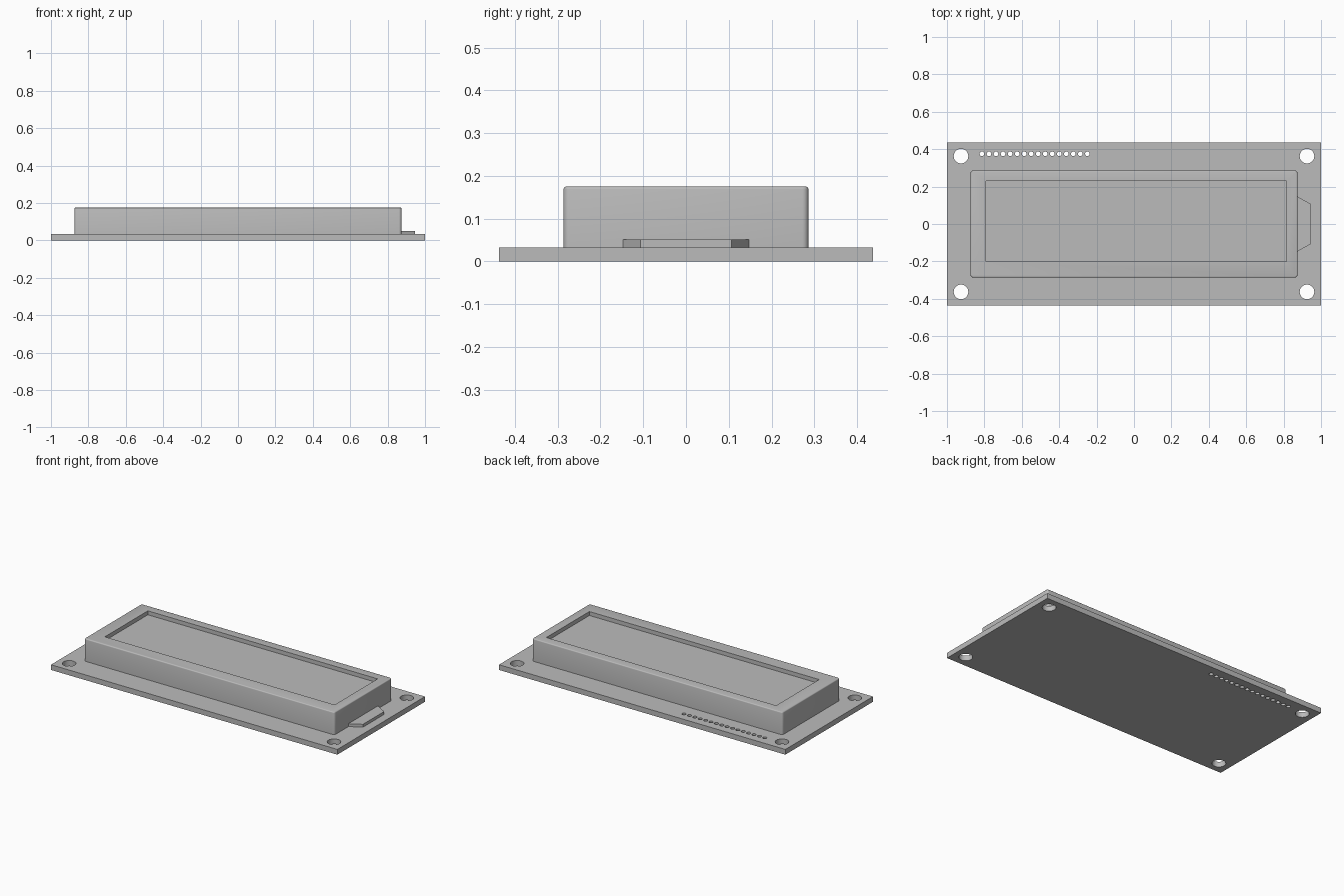
import bpy, bmesh, math

cube = bpy.data.objects.get("Cube")
if cube:
    bpy.data.objects.remove(cube, do_unlink=True)

GREY = (0.5, 0.5, 0.5, 1)
grey = bpy.data.materials.new("plain grey")
grey.use_nodes = True
grey.diffuse_color = GREY
grey.node_tree.nodes["Principled BSDF"].inputs["Base Color"].default_value = GREY

BOARD_TOP = 0.033
HOUSING_TOP = 0.175


def finish(bm, name):
    bmesh.ops.recalc_face_normals(bm, faces=bm.faces)
    mesh = bpy.data.meshes.new(name)
    bm.to_mesh(mesh)
    bm.free()
    mesh.materials.append(grey)
    obj = bpy.data.objects.new(name, mesh)
    bpy.context.collection.objects.link(obj)
    return obj


def smooth(obj):
    bpy.ops.object.select_all(action="DESELECT")
    obj.select_set(True)
    bpy.context.view_layer.objects.active = obj
    bpy.ops.object.shade_smooth_by_angle(angle=math.radians(35))


def rectangle(x0, x1, y0, y1):
    return [(x0, y0), (x1, y0), (x1, y1), (x0, y1)]


def circle(cx, cy, r, n):
    return [(cx + r * math.cos(math.tau * i / n), cy + r * math.sin(math.tau * i / n))
            for i in range(n)]


def plate(loops, z0, z1):
    """Extrude an outline, with any further loops left as through holes."""
    bm = bmesh.new()
    edges = []
    for loop in loops:
        vs = [bm.verts.new((x, y, z0)) for x, y in loop]
        edges += [bm.edges.new((a, b)) for a, b in zip(vs, vs[1:] + vs[:1])]
    bmesh.ops.triangle_fill(bm, edges=edges, use_beauty=True)
    top = bmesh.ops.extrude_face_region(bm, geom=bm.faces[:], use_keep_orig=True)
    bmesh.ops.translate(bm, vec=(0, 0, z1 - z0),
                        verts=[v for v in top["geom"] if isinstance(v, bmesh.types.BMVert)])
    return bm


# Circuit board with mounting holes and a row of pin holes
loops = [rectangle(-1, 1, -0.437, 0.437)]
loops += [circle(sx * 0.925, sy * 0.363, 0.039, 32) for sx in (-1, 1) for sy in (-1, 1)]
loops += [circle(-0.813 + i * 0.0376, 0.375, 0.0125, 16) for i in range(16)]
board = finish(plate(loops, 0, BOARD_TOP), "circuit_board")
smooth(board)

# Display housing with rounded corners and a softened top rim
bm = bmesh.new()
bmesh.ops.create_cube(bm, size=1)
bmesh.ops.scale(bm, vec=(1.748, 0.573, HOUSING_TOP - BOARD_TOP), verts=bm.verts)
bmesh.ops.translate(bm, vec=(0, 0, (HOUSING_TOP + BOARD_TOP) / 2), verts=bm.verts)
upright = [e for e in bm.edges if abs(e.verts[0].co.z - e.verts[1].co.z) > 0.05]
bmesh.ops.bevel(bm, geom=upright, offset=0.0145, segments=5, profile=0.5, affect="EDGES")
rim = [e for e in bm.edges if all(v.co.z > HOUSING_TOP - 0.001 for v in e.verts)]
bmesh.ops.bevel(bm, geom=rim, offset=0.006, segments=3, profile=0.5, affect="EDGES")
housing = finish(bm, "display_housing")

# Recessed screen window
window = finish(plate([rectangle(-0.79, 0.815, -0.2, 0.229)], HOUSING_TOP - 0.025,
                      HOUSING_TOP + 0.1), "window_cutter")
window.hide_render = True
cut = housing.modifiers.new("window", "BOOLEAN")
cut.operation = "DIFFERENCE"
cut.solver = "EXACT"
cut.object = window
bpy.context.view_layer.objects.active = housing
bpy.ops.object.modifier_apply(modifier=cut.name)
bpy.data.objects.remove(window, do_unlink=True)
smooth(housing)

# Tapered backlight tab on the left end
tab = [(0.86, -0.147), (0.874, -0.147), (0.947, -0.106),
       (0.947, 0.106), (0.874, 0.147), (0.86, 0.147)]
finish(plate([tab], BOARD_TOP, 0.051), "backlight_tab")
